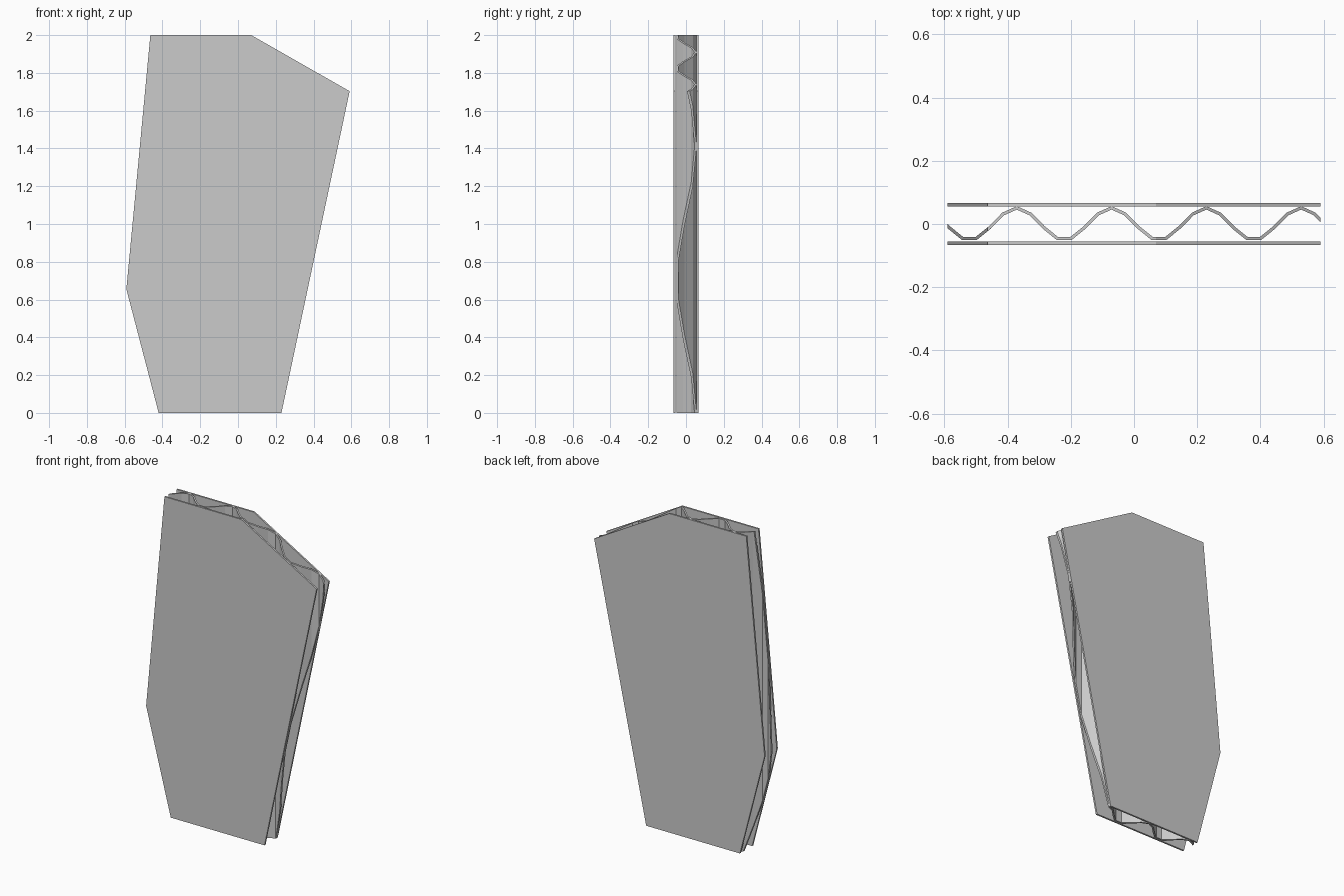
import bpy, bmesh, math
from mathutils import Vector

if "Cube" in bpy.data.objects:
    bpy.data.objects.remove(bpy.data.objects["Cube"])

# Outline of the torn board in the x-z plane (counter-clockwise from the front)
OUTLINE = [(-0.42, 0), (0.23, 0), (0.591, 1.703), (0.07, 2), (-0.464, 2), (-0.591, 0.655)]
HALF_DEPTH, SHEET = 0.066, 0.011
PERIOD, PEAK_X, AMP, STEPS = 0.30, -0.071, 0.051, 7


def finish(name, bm):
    bmesh.ops.recalc_face_normals(bm, faces=bm.faces[:])
    mesh = bpy.data.meshes.new(name)
    bm.to_mesh(mesh)
    bm.free()
    obj = bpy.data.objects.new(name, mesh)
    bpy.context.collection.objects.link(obj)
    return obj


def extrude_profile(points, offset):
    """Closed prism from a 3D polygon."""
    bm = bmesh.new()
    face = bm.faces.new([bm.verts.new(p) for p in points])
    ext = bmesh.ops.extrude_face_region(bm, geom=[face], use_keep_orig=True)
    bmesh.ops.translate(bm, vec=offset, verts=[g for g in ext["geom"] if isinstance(g, bmesh.types.BMVert)])
    bmesh.ops.recalc_face_normals(bm, faces=bm.faces[:])
    return bm


# Flat facing sheets
for name, y in (("front_sheet", -HALF_DEPTH), ("back_sheet", HALF_DEPTH - SHEET)):
    finish(name, extrude_profile([(x, y, z) for x, z in OUTLINE], (0, SHEET, 0)))

# Corrugated core: seven straight segments per wave, even thickness
wave = [Vector((PEAK_X + k * PERIOD / STEPS, AMP * math.cos(math.tau * k / STEPS)))
        for k in range(-2 * STEPS, 3 * STEPS + 1)]
upper, lower = [], []
for a, p, b in zip(wave, wave[1:], wave[2:]):
    n1, n2 = [Vector((-d.y, d.x)).normalized() for d in (p - a, b - p)]
    miter = (n1 + n2).normalized()
    off = miter * (SHEET * 0.45 / miter.dot(n1))
    upper.append(p + off)
    lower.append(p - off)
core = extrude_profile([(p.x, p.y, -0.1) for p in upper + lower[::-1]], (0, 0, 2.2))

# Trim the core to the outline, capping every cut
for (x1, z1), (x2, z2) in zip(OUTLINE, OUTLINE[1:] + OUTLINE[:1]):
    bmesh.ops.triangulate(core, faces=[f for f in core.faces if len(f.verts) > 4])
    cut = bmesh.ops.bisect_plane(core, geom=core.verts[:] + core.edges[:] + core.faces[:], dist=1e-6,
                                 plane_co=(x1, 0, z1), plane_no=(z2 - z1, 0, x1 - x2), clear_outer=True)
    bmesh.ops.holes_fill(core, edges=[e for e in core.edges if e.is_boundary], sides=0)
bmesh.ops.triangulate(core, faces=[f for f in core.faces if len(f.verts) > 4])
finish("corrugated_core", core)
